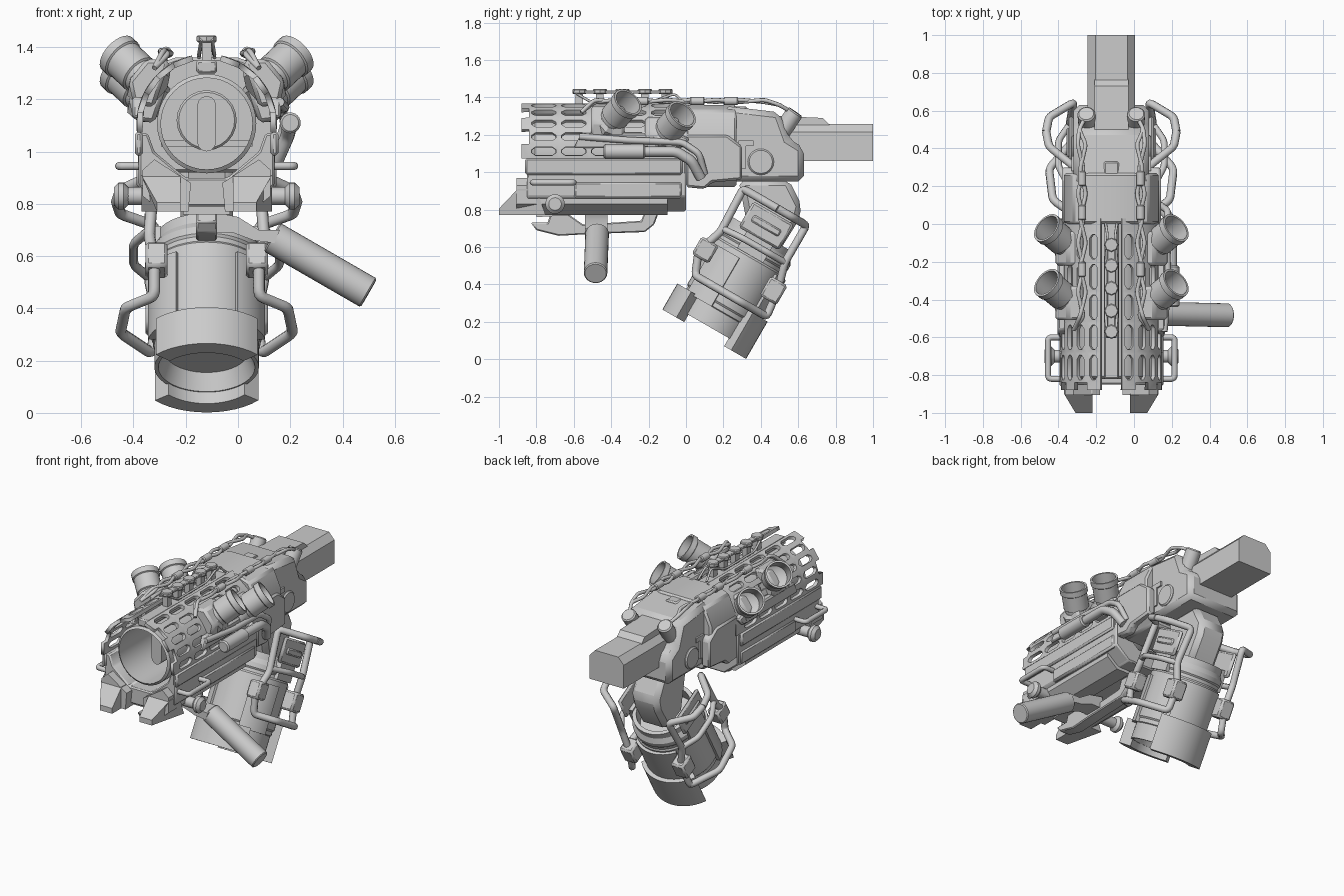
import bpy, bmesh, math
from mathutils import Vector, Matrix

if "Cube" in bpy.data.objects:
    bpy.data.objects.remove(bpy.data.objects["Cube"])

# Two local frames: the gun centre plane, and the canister tilted 30 degrees
GUN = Matrix.Translation((-0.12, 0, 0))
POD = Matrix.Translation((-0.12, 0.123, 0.174)) @ Matrix.Rotation(math.radians(-30), 4, 'X')


def add(name, bm, mirror=False, base=GUN, bevel=0, solid=0, angle=32):
    if not solid:
        bmesh.ops.recalc_face_normals(bm, faces=bm.faces)
    for f in bm.faces:
        f.smooth = True
    for e in bm.edges:
        e.smooth = len(e.link_faces) == 2 and e.calc_face_angle(0) < math.radians(angle)
    me = bpy.data.meshes.new(name)
    bm.to_mesh(me)
    bm.free()
    ob = bpy.data.objects.new(name, me)
    bpy.context.collection.objects.link(ob)
    ob.matrix_world = base
    if solid:
        m = ob.modifiers.new("Thickness", 'SOLIDIFY')
        m.thickness, m.offset = solid, 0
    if bevel:
        m = ob.modifiers.new("Bevel", 'BEVEL')
        m.width, m.segments, m.limit_method = bevel, 1, 'ANGLE'
    if mirror:
        ob.modifiers.new("Mirror", 'MIRROR').use_mirror_merge = False
    return ob


def prism(name, pts, a, b, axis='x', **kw):
    """Extrude a profile from a to b along an axis."""
    at = {'x': lambda p, t: (t, p[0], p[1]), 'y': lambda p, t: (p[0], t, p[1]),
          'z': lambda p, t: (p[0], p[1], t)}[axis]
    bm = bmesh.new()
    lo = [bm.verts.new(at(p, a)) for p in pts]
    hi = [bm.verts.new(at(p, b)) for p in pts]
    bm.faces.new(lo)
    bm.faces.new(hi[::-1])
    for i in range(len(pts)):
        j = (i + 1) % len(pts)
        bm.faces.new((lo[i], lo[j], hi[j], hi[i]))
    return add(name, bm, **kw)


def box(name, x, y, z, **kw):
    return prism(name, [(x[0], z[0]), (x[1], z[0]), (x[1], z[1]), (x[0], z[1])], *y, axis='y', **kw)


def lathe(name, prof, at=(0, 0, 0), d=(0, 0, 1), n=32, **kw):
    """Revolve (radius, height) points about direction d."""
    bm = bmesh.new()
    vs = [bm.verts.new((r, 0, h)) for r, h in prof]
    es = [bm.edges.new(p) for p in zip(vs, vs[1:])]
    bmesh.ops.spin(bm, geom=vs + es, cent=(0, 0, 0), axis=(0, 0, 1), angle=2 * math.pi, steps=n)
    bmesh.ops.remove_doubles(bm, verts=bm.verts, dist=1e-5)
    m = Matrix.Translation(at) @ Vector(d).to_track_quat('Z', 'Y').to_matrix().to_4x4()
    bm.transform(m)
    return add(name, bm, **kw)


def rod(name, at, d, r, h, c=0.008, n=24, **kw):
    return lathe(name, [(0, 0), (r - c, 0), (r, c), (r, h - c), (r - c, h), (0, h)], at, d, n, **kw)


def tube(name, pts, r, c=0.05, **kw):
    """Round pipe along a path with softened corners."""
    P = [Vector(p) for p in pts]
    q = [P[0]]
    for a, p, b in zip(P, P[1:], P[2:]):
        for o in (a, p, b):
            v = o - p
            q.append(p + v.normalized() * min(c, v.length * 0.45) if v.length else p)
    q.append(P[-1])
    cu = bpy.data.curves.new(name, 'CURVE')
    cu.dimensions, cu.bevel_depth, cu.bevel_resolution, cu.use_fill_caps = '3D', r, 2, True
    s = cu.splines.new('NURBS')
    s.points.add(len(q) - 1)
    for pt, v in zip(s.points, q):
        pt.co = (*v, 1)
    s.order_u, s.use_endpoint_u, s.resolution_u = 3, True, 3
    ob = bpy.data.objects.new(name, cu)
    bm = bmesh.new()
    me = bpy.data.meshes.new_from_object(ob)
    bm.from_mesh(me)
    bpy.data.objects.remove(ob)
    bpy.data.curves.remove(cu)
    bpy.data.meshes.remove(me)
    return add(name, bm, angle=60, **kw)


def arc_plate(name, r0, r1, mid, half, z0, z1, n=12):
    """Curved plate around the canister."""
    t = [math.radians(mid - half + 2 * half * i / n) for i in range(n + 1)]
    pts = [(r1 * math.cos(a), r1 * math.sin(a)) for a in t] + \
          [(r0 * math.cos(a), r0 * math.sin(a)) for a in reversed(t)]
    return prism(name, pts, z0, z1, axis='z', base=POD)


# Slotted barrel shroud: a cell grid with eight-sided holes and a notched muzzle
bm = bmesh.new()
def sp(t, y):
    a = math.radians(t)
    return bm.verts.new((0.258 * math.sin(a), y, 1.105 + 0.258 * math.cos(a)))
cols = [-0.84, -0.68, -0.52, -0.36, -0.2, -0.04]
for row in range(5):
    t0, t1 = 12 + 17 * row, 29 + 17 * row
    if row % 2 == 0:
        bm.faces.new([sp(t0, -0.88), sp(t1, -0.88), sp(t1, -0.84), sp(t0, -0.84)])
    for y0, y1 in zip(cols, cols[1:]):
        P = lambda u, w: sp(t0 + u * 17, y0 + w * (y1 - y0))
        c = [P(0, 0), P(1, 0), P(1, 1), P(0, 1)]
        o = [P(*k) for k in ((.4, .1), (.6, .1), (.78, .22), (.78, .78), (.6, .9), (.4, .9), (.22, .78), (.22, .22))]
        for k in range(4):
            bm.faces.new((c[k], c[(k + 1) % 4], o[2 * k + 1], o[2 * k]))
            bm.faces.new((c[k], o[2 * k], o[2 * k - 1]))
    bm.faces.new([sp(t0, -0.04), sp(t1, -0.04), sp(t1, 0.03), sp(t0, 0.03)])
bmesh.ops.remove_doubles(bm, verts=bm.verts, dist=1e-4)
add("barrel_shroud", bm, mirror=True, solid=0.022)

# Barrel and bolt inside the shroud
lathe("barrel", [(.175, 0), (.19, .012), (.19, .82), (0, .82), (0, .45), (.175, .45), (.175, 0)],
      (0, -.82, 1.107), (0, 1, 0), 40)
rod("bolt_head", (0, -.55, 1.12), (0, 1, 0), .115, .2)
cap = [(.036 * math.cos(a), 1.107 + .036 * math.sin(a) + (.07 if i < 7 else -.07))
       for i, a in enumerate([math.pi * k / 6 for k in range(7)] + [math.pi + math.pi * k / 6 for k in range(7)])]
prism("bolt_key", cap, -.68, -.5, axis='y')
box("bolt_shelf", (-.175, .175), (-.5, -.38), (1.02, 1.045))

# Lower body, prongs and side rails
half = [(.09, .79), (.16, .79), (.26, .87), (.26, 1.07), (.225, 1.07), (.2, 1.0), (.08, .9)]
prism("lower_body", half + [(-x, z) for x, z in reversed(half)], -.85, 0, axis='y', bevel=.008)
prism("lower_rail", [(.07, .77), (.17, .77), (.245, .83), (.245, .93), (.2, .97), (.06, .88)], -.905, -.1,
      axis='y', mirror=True)
prong = prism("front_prong", [(-1, .77), (-1, .805), (-.9, .91), (-.8, .91), (-.75, .77)], .1, .25, mirror=True)
for v in prong.data.vertices:
    if v.co.y < -.99 and v.co.x > .2:
        v.co.x = .19
box("side_ledge", (.245, .275), (-.86, -.02), (.985, 1.075), mirror=True, bevel=.01)
box("side_step", (.23, .268), (-.6, -.02), (.86, .95), mirror=True, bevel=.012)
prism("under_keel", [(-.8, .76), (-.05, .8), (-.05, .9), (-.8, .9)], -.09, .09)

# Rear receiver and stock
hb = [(.12, 1.36), (.2, 1.33), (.25, 1.22), (.25, .98), (.19, .92)]
prism("receiver_front", hb + [(-x, z) for x, z in reversed(hb)], 0, .27, axis='y', bevel=.012)
prism("receiver_rear", [(.2, .95), (.63, .95), (.63, 1.13), (.55, 1.18), (.5, 1.32), (.2, 1.355)], -.2, .2, bevel=.03)
prism("receiver_cheek", [(.1, .91), (.14, .945), (.3, .96), (.3, 1.14), (.22, 1.2), (.0, 1.2), (0, .92)], .2, .262,
      mirror=True, bevel=.012)
rod("pivot_cap", (.19, .4, 1.055), (1, 0, 0), .07, .022, mirror=True)
prism("side_bracket", [(.28, 1.02), (.32, 1.02), (.32, 1.14), (.36, 1.14), (.36, 1.17), (.28, 1.17)], .19, .21, mirror=True)
st = [(.125, 1.06), (.125, 1.215), (.085, 1.258)]
prism("stock", st + [(-x, z) for x, z in reversed(st)], .5, 1, axis='y')
prism("stock_cover", [(.5, 1.2), (.77, 1.25), (.73, 1.29), (.5, 1.3)], -.09, .09)

# Top rail with round pads
box("top_strip", (-.04, .04), (-.82, .33), (1.3, 1.35), bevel=.008)
box("top_rail", (-.022, .022), (-.6, -.08), (1.42, 1.437), bevel=.004)
for i, y in enumerate((-.57, -.46, -.34, -.22, -.11)):
    rod(f"rail_pad_{i}", (0, y, 1.418), (0, 0, 1), .038, .027, .005, 8)
    box(f"rail_post_{i}", (-.018, .018), (y - .02, y + .02), (1.34, 1.42))
tube("rail_brace", [(.02, -.6, 1.43), (.03, -.5, 1.37), (.03, -.2, 1.37), (.02, -.06, 1.42), (.03, .0, 1.36)], .007, mirror=True)

# Four angled cups with their mounts
D = Vector((.62, .52, .58)).normalized()
for i, tip in enumerate(((.343, -.31, 1.375), (.343, -.02, 1.31))):
    base = Vector(tip) - D * .17
    lathe(f"launcher_cup_{i}", [(0, 0), (.07, 0), (.07, .03), (.078, .035), (.078, .13), (.085, .135), (.085, .17),
          (.073, .17), (.073, .06), (.05, .045), (0, .04)], base, D, 28, mirror=True)
    rod(f"cup_flange_{i}", base - D * .06, D, .095, .07, .02, 8, mirror=True)
    z, y = (0, -.06)[i], base.y
    prism(f"cup_mount_{i}", [(.14, 1.35 + z), (.23, 1.355 + z), (.3, 1.27 + z), (.28, 1.18 + z), (.2, 1.17 + z)],
          y - .11, y + .07, axis='y', mirror=True, bevel=.015)
prism("mount_plate", [(-.6, 1.13), (-.02, 1.13), (.02, 1.18), (-.05, 1.21), (-.56, 1.21)], .24, .285, mirror=True, bevel=.01)

# Cables along the top and their plugs
rod("cable_plug", (.125, .5, 1.2), (.05, .55, .8), .047, .15, mirror=True)
for k in range(2):
    w = (-.016, .016)[k]
    path = [(.13, .58, 1.31), (.17, .5, 1.36)] + [(.15 + w * (-1) ** i + .012 * k, .42 - .13 * i,
            1.375 + .012 * ((i + k) % 2)) for i in range(8)] + [(.2, -.56, 1.32)]
    tube(f"cable_{k}", path, .011, mirror=True)
for i, y in enumerate((.28, .1, -.2)):
    rod(f"cable_joint_{i}", (.155, y, 1.38), (0, -1, 0), .022, .08, .006, 12, mirror=True)

# Gas bottle and hoses on the right side
rod("side_bottle", (.32, -.44, 1.11), (0, 1, 0), .04, .22)
tube("bottle_hose", [(.32, -.24, 1.11), (.32, -.05, 1.11), (.31, .03, 1.06), (.27, .08, .97)], .028, .07)
tube("upper_hose", [(.28, -.57, 1.19), (.3, -.3, 1.17), (.29, -.02, 1.16), (.3, .07, 1.1), (.26, .1, .99)], .018, .07)

# Side bars and knobs at the front
tube("side_bar", [(.24, -.82, .945), (.335, -.82, .945), (.335, -.6, .945), (.24, -.6, .945)], .016, .04, mirror=True)
rod("knob_shaft", (.2, -.7, .83), (1, 0, 0), .034, .12, mirror=True)
rod("side_knob", (.3, -.7, .83), (1, 0, 0), .052, .055, .018, 20, mirror=True)

# Foregrip with hanging bracket
prism("grip_bracket", [(-.83, .73), (-.8, .69), (-.68, .66), (-.5, .67), (-.22, .68), (-.17, .72), (-.14, .8), (-.05, .8),
      (-.05, .84), (-.2, .84), (-.24, .74), (-.55, .72), (-.65, .79), (-.72, .79), (-.74, .73)], -.04, .04, bevel=.006)
prism("grip_arm", [(.02, .77), (.12, .75), (.2, .7), (.28, .7), (.26, .65), (.18, .66), (.1, .69), (.02, .69)],
      -.54, -.42, axis='y')
rod("foregrip", (.25, -.475, .673), (.866, -.02, -.5), .063, .428, .006, 28)

# Neck and tilted canister
prism("neck", [(.28, .96), (.55, .96), (.62, .82), (.6, .74), (.5, .58), (.34, .65), (.3, .86)], -.1, .1, bevel=.03)
lathe("canister", [(0, .07), (.16, .07), (.185, 0), (.2, 0), (.2, .1), (.206, .105), (.206, .13), (.214, .14), (.214, .43),
      (.207, .44), (.207, .46), (.214, .47), (.214, .5), (.195, .53), (.195, .57), (.17, .57), (.17, .48), (0, .48)],
      n=48, base=POD)
arc_plate("front_lip", .19, .262, -90, 48, -.045, .115)
arc_plate("rear_lip", .19, .258, 90, 50, -.05, .18)
arc_plate("rear_band", .2, .232, 90, 40, .15, .42)
for k, a in enumerate((-35, 215)):
    arc_plate(f"side_skirt_{k}", .2, .228, a, 24, .1, .4)

# Pipe cages on both sides of the canister
cage = [(.22, 0, .73), (.31, -.07, .73), (.2, -.21, .73), (.22, -.2, .47), (.2, -.25, .32), (.2, -.2, .2),
        (.31, -.11, .2), (.33, .08, .2), (.21, .24, .2), (.19, .22, .36), (.22, .18, .5), (.2, .18, .73), (.34, .1, .73), (.35, -.07, .73)]
cage = [(.345, 0, .73), (.33, -.09, .73)] + cage[2:12] + [(.33, .09, .73), (.345, 0, .73)]
tube("pipe_cage", cage, .022, .05, base=POD, mirror=True)
tube("cage_crossbar", [(.22, -.2, .49), (.28, -.08, .5), (.28, .08, .5), (.22, .18, .5)], .018, base=POD, mirror=True)
box("cage_clamp_front", (.15, .235), (-.275, -.17), (.29, .4), base=POD, mirror=True, bevel=.012)
box("cage_clamp_rear", (.14, .235), (.15, .255), (.28, .4), base=POD, mirror=True, bevel=.012)
box("cage_plate", (.2, .225), (-.13, .12), (.54, .7), base=POD, mirror=True, bevel=.02)
box("cage_plate_rib", (.22, .237), (-.09, .08), (.6, .64), base=POD, mirror=True, bevel=.008)
box("cage_plate_foot", (.175, .215), (-.08, .08), (.44, .58), base=POD, mirror=True)
